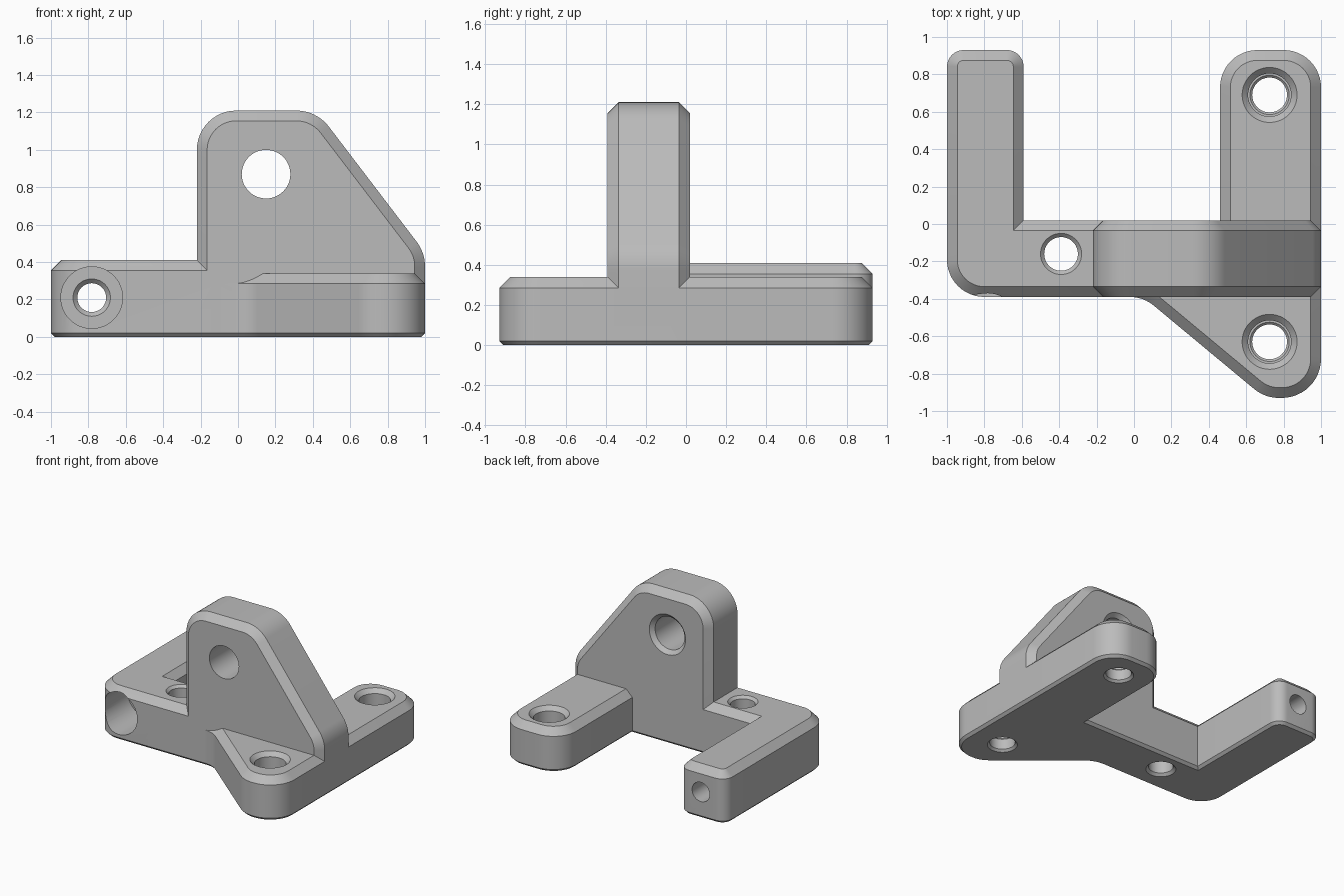
import bpy
import bmesh
import math
from mathutils import Matrix, Vector

if "Cube" in bpy.data.objects:
    bpy.data.objects.remove(bpy.data.objects["Cube"], do_unlink=True)

grey = bpy.data.materials.new("machined_grey")
grey.use_nodes = True
grey.diffuse_color = (0.5, 0.5, 0.5, 1)
grey.node_tree.nodes["Principled BSDF"].inputs["Base Color"].default_value = (0.5, 0.5, 0.5, 1)

ARC = 12        # segments per rounded corner
CHAMFER = 0.055
FOOT = 0.02     # small bottom chamfer
ALONG_Y = Matrix.Rotation(math.pi / 2, 4, 'X')   # local z runs towards -y
BORE_Y = Matrix.Rotation(-math.pi / 2, 4, 'X')   # local z runs towards +y


def inset_outline(corners, inset):
    """Counter-clockwise (x, y, radius) corners, moved inwards and rounded."""
    points = []
    for i, (x, y, radius) in enumerate(corners):
        here = Vector((x, y))
        d_in = (here - Vector(corners[i - 1][:2])).normalized()
        d_out = (Vector(corners[(i + 1) % len(corners)][:2]) - here).normalized()
        n_in, n_out = Vector((-d_in.y, d_in.x)), Vector((-d_out.y, d_out.x))
        mitre = (n_in + n_out) / (1 + n_in.dot(n_out))
        if radius == 0:
            points.append(here + mitre * inset)
            continue
        turn = d_in.cross(d_out)
        side = 1 if turn > 0 else -1
        centre = here + mitre * radius * side
        angle = math.atan2(turn, d_in.dot(d_out))
        start = -n_in * side * (radius - inset * side)
        for k in range(ARC + 1):
            points.append(centre + Matrix.Rotation(angle * k / ARC, 2) @ start)
    return points


def loft(name, rings, matrix=Matrix()):
    """Closed solid through rings of 3D points."""
    bm = bmesh.new()
    loops = [[bm.verts.new(matrix @ Vector(p)) for p in ring] for ring in rings]
    n = len(loops[0])
    for a, b in zip(loops, loops[1:]):
        for i in range(n):
            j = (i + 1) % n
            bm.faces.new((a[i], a[j], b[j], b[i]))
    bm.faces.new(loops[0][::-1])
    bm.faces.new(loops[-1])
    bmesh.ops.recalc_face_normals(bm, faces=bm.faces)
    mesh = bpy.data.meshes.new(name)
    bm.to_mesh(mesh)
    bm.free()
    mesh.materials.append(grey)
    obj = bpy.data.objects.new(name, mesh)
    bpy.context.scene.collection.objects.link(obj)
    return obj


def plate(name, corners, layers, matrix=Matrix()):
    return loft(name, [[(p.x, p.y, h) for p in inset_outline(corners, c)]
                       for h, c in layers], matrix)


def bore(name, profile, place, turn=Matrix()):
    """Turned cutter from (radius, height) steps."""
    sides = 48
    rings = [[(r * math.cos(math.tau * k / sides), r * math.sin(math.tau * k / sides), h)
              for k in range(sides)] for r, h in profile]
    return loft(name, rings, Matrix.Translation(place) @ turn)


def combine(target, other, operation):
    other.hide_render = True
    mod = target.modifiers.new("combine", 'BOOLEAN')
    mod.operation = operation
    mod.solver = 'EXACT'
    mod.object = other
    bpy.context.view_layer.objects.active = target
    bpy.ops.object.modifier_apply(modifier=mod.name)
    bpy.data.objects.remove(other, do_unlink=True)


def base_layers(top):
    return [(0, FOOT), (FOOT, 0), (top - CHAMFER, 0), (top, CHAMFER)]


# L-shaped arm
body = plate("bracket_body", [
    (-1, -0.39, 0.2), (0.3, -0.39, 0), (0.3, 0.02, 0),
    (-0.59, 0.02, 0), (-0.59, 0.93, 0.09), (-1, 0.93, 0.09)], base_layers(0.41))

# Mounting foot with a tapered front lobe
foot = plate("mounting_foot", [
    (-0.1, -0.39, 0), (0.05, -0.39, 0.2), (0.7, -0.93, 0.21), (1, -0.93, 0.21),
    (1, 0.93, 0.2), (0.46, 0.93, 0.2), (0.46, 0.02, 0), (-0.1, 0.02, 0)],
    base_layers(0.34))

# Upright lug, chamfered on both faces
upright = plate("upright_lug", [
    (-0.22, 0.1, 0), (1, 0.1, 0), (1, 0.45, 0.22),
    (0.42, 1.21, 0.22), (-0.22, 1.21, 0.21)],
    [(-0.02, CHAMFER), (CHAMFER - 0.02, 0), (0.39 - CHAMFER, 0), (0.39, CHAMFER)], ALONG_Y)

combine(body, foot, 'UNION')
combine(body, upright, 'UNION')

# Stepped screw holes in the foot
for y in (0.69, -0.63):
    combine(body, bore("foot_hole", [
        (0.13, -0.02), (0.093, 0.017), (0.093, 0.1), (0.105, 0.112), (0.115, 0.112),
        (0.115, 0.308), (0.167, 0.36)], (0.725, y, 0)), 'DIFFERENCE')

# Screw hole in the arm
combine(body, bore("arm_hole", [
    (0.13, -0.02), (0.09, 0.02), (0.09, 0.39), (0.13, 0.43)],
    (-0.39, -0.16, 0)), 'DIFFERENCE')

# Long counterbored hole through the arm
combine(body, bore("long_hole", [
    (0.165, -0.5), (0.165, -0.04), (0.1, -0.04), (0.077, -0.017), (0.077, 1.1)],
    (-0.782, 0, 0.21), BORE_Y), 'DIFFERENCE')

# Pivot hole through the upright, countersunk at the back
combine(body, bore("pivot_hole", [
    (0.13, -0.5), (0.13, -0.01), (0.18, 0.04)],
    (0.15, 0, 0.87), BORE_Y), 'DIFFERENCE')

# Smooth rounded walls, keep chamfer edges crisp
bpy.ops.object.select_all(action='DESELECT')
body.select_set(True)
bpy.context.view_layer.objects.active = body
bpy.ops.object.shade_smooth_by_angle(angle=math.radians(25))
